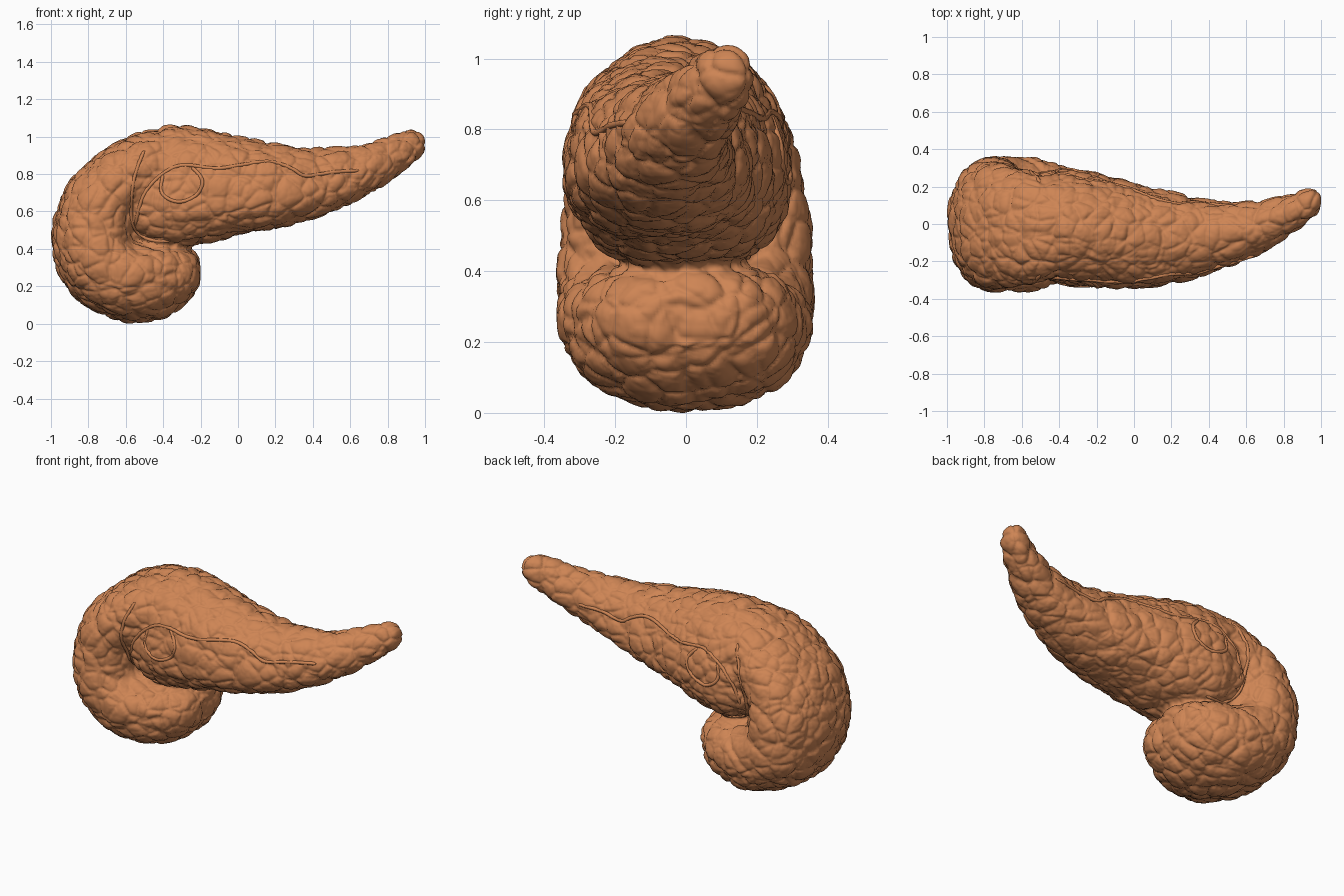
import bpy, math
from mathutils import Vector, noise
from mathutils.bvhtree import BVHTree

if "Cube" in bpy.data.objects:
    bpy.data.objects.remove(bpy.data.objects["Cube"])

mat = bpy.data.materials.new("tan brown tissue")
mat.diffuse_color = (0.62, 0.235, 0.09, 1)
mat.use_nodes = True
mat.node_tree.nodes["Principled BSDF"].inputs["Base Color"].default_value = mat.diffuse_color

# Sections: outer x, outer z, inner x, inner z, y min, y max
HEAD = [(-0.30, 1.04, -0.35, 0.62, -0.26, 0.22), (-0.50, 1.03, -0.48, 0.60, -0.305, 0.265),
        (-0.70, 0.945, -0.53, 0.58, -0.335, 0.30), (-0.88, 0.79, -0.54, 0.55, -0.345, 0.33),
        (-0.97, 0.62, -0.54, 0.51, -0.352, 0.35), (-0.995, 0.45, -0.53, 0.47, -0.357, 0.357),
        (-0.96, 0.27, -0.52, 0.45, -0.362, 0.362), (-0.86, 0.13, -0.48, 0.44, -0.362, 0.362),
        (-0.70, 0.04, -0.43, 0.44, -0.358, 0.358), (-0.55, 0.003, -0.37, 0.44, -0.335, 0.335),
        (-0.40, 0.03, -0.30, 0.42, -0.29, 0.29), (-0.28, 0.105, -0.235, 0.385, -0.225, 0.225),
        (-0.21, 0.19, -0.20, 0.33, -0.13, 0.13)]
BODY = [(-0.64, 0.90, -0.58, 0.46, -0.24, 0.24), (-0.40, 1.055, -0.42, 0.39, -0.315, 0.295),
        (-0.20, 1.045, -0.20, 0.42, -0.34, 0.27), (0.00, 1.005, 0.00, 0.47, -0.345, 0.22),
        (0.20, 0.965, 0.22, 0.51, -0.32, 0.17), (0.40, 0.94, 0.45, 0.58, -0.255, 0.125),
        (0.60, 0.95, 0.66, 0.67, -0.18, 0.12), (0.76, 0.985, 0.82, 0.765, -0.09, 0.15),
        (0.87, 1.025, 0.93, 0.845, -0.01, 0.18), (0.94, 1.035, 0.985, 0.91, 0.045, 0.18),
        (0.985, 1.01, 0.998, 0.955, 0.09, 0.155)]


def catmull(pts, steps):
    """Smooth list of tuples through all the control points."""
    out = []
    for i in range(len(pts) - 1):
        a, b, c, d = (pts[max(0, min(len(pts) - 1, i + k))] for k in (-1, 0, 1, 2))
        for s in range(steps):
            t = s / steps
            out.append([0.5 * (2 * q + (r - p) * t + (2 * p - 5 * q + 4 * r - w) * t * t
                               + (3 * q - p - 3 * r + w) * t ** 3)
                        for p, q, r, w in zip(a, b, c, d)])
    return out + [list(pts[-1])]


def sweep(sections, verts, faces, power, mid, n=40):
    """Skin rounded rings through the sections, widest at fraction mid from outer edge."""
    base = len(verts)
    rings = catmull(sections, 6)
    for ox, oz, ix, iz, y0, y1 in rings:
        for k in range(n):
            a = math.tau * k / n
            c, s = math.cos(a), math.sin(a)
            u = math.copysign(abs(c) ** (2 / power), c)
            v = math.copysign(abs(s) ** (2 / power), s)
            f = mid - u * (mid if u > 0 else 1 - mid)
            verts.append((ox + (ix - ox) * f, (y0 + y1) / 2 + v * (y1 - y0) / 2, oz + (iz - oz) * f))
    for r in range(len(rings) - 1):
        for k in range(n):
            a, b = base + r * n + k, base + r * n + (k + 1) % n
            faces.append((a, b, b + n, a + n))
    faces.append(tuple(base + k for k in reversed(range(n))))
    faces.append(tuple(base + (len(rings) - 1) * n + k for k in range(n)))


# Curled head and tapering body, fused into one skin
verts, faces = [], []
sweep(HEAD, verts, faces, 2.22, 0.52)
sweep(BODY, verts, faces, 2.12, 0.62)
src = bpy.data.meshes.new("gland_base")
src.from_pydata(verts, [], faces)
gland = bpy.data.objects.new("gland", src)
bpy.context.collection.objects.link(gland)
rm = gland.modifiers.new("fuse", 'REMESH')
rm.mode = 'VOXEL'
rm.voxel_size = 0.0085
sm = gland.modifiers.new("soften", 'SMOOTH')
sm.iterations = 8
mesh = bpy.data.meshes.new_from_object(gland.evaluated_get(bpy.context.evaluated_depsgraph_get()))
gland.modifiers.clear()
gland.data = mesh


def lobe(p, size):
    """Rounded cell height with sharp valleys between neighbours."""
    d = noise.voronoi(p / size)[0]
    return 1 - math.exp(-5 * (d[1] - d[0]))


# Lobed surface: big plates, medium lobes and small beads
normals = [v.normal.copy() for v in mesh.vertices]
for v, nrm in zip(mesh.vertices, normals):
    p = v.co.copy()
    w = p + 0.015 * noise.noise_vector(p * 8)
    v.co = p + nrm * (0.013 * lobe(w, 0.20) + 0.013 * lobe(w, 0.10)
                      + 0.003 * lobe(w, 0.05) - 0.0185)
mesh.materials.clear()
mesh.materials.append(mat)
mesh.polygons.foreach_set("use_smooth", [True] * len(mesh.polygons))
mesh.update()

# Fine vessels half sunk into both sides of the gland (x, z paths)
tree = BVHTree.FromPolygons([v.co.copy() for v in mesh.vertices],
                            [tuple(f.vertices) for f in mesh.polygons])
PATHS = {
    "long_vessel": [(-0.55, 0.52), (-0.51, 0.68), (-0.42, 0.79), (-0.30, 0.85), (-0.12, 0.83), (0.02, 0.85),
                    (0.17, 0.87), (0.29, 0.83), (0.36, 0.79), (0.50, 0.81), (0.65, 0.82)],
    "loop_vessel": [(-0.40, 0.80), (-0.41, 0.70), (-0.32, 0.65), (-0.22, 0.69), (-0.19, 0.77), (-0.25, 0.84)],
    "fold_vessel": [(-0.50, 0.93), (-0.55, 0.80), (-0.57, 0.66), (-0.56, 0.52), (-0.48, 0.45), (-0.36, 0.44)],
}
for name, path in PATHS.items():
    for side, label in ((-1, "front"), (1, "back")):
        pts = []
        for x, z in catmull(path, 6):
            hit, nrm, _, _ = tree.ray_cast(Vector((x, side, z)), Vector((0, -side, 0)))
            if hit:
                pts.append(hit - nrm * 0.002)
        for _ in range(2):
            pts = [pts[0]] + [(pts[i - 1] + pts[i] * 2 + pts[i + 1]) / 4
                              for i in range(1, len(pts) - 1)] + [pts[-1]]
        cu = bpy.data.curves.new(name, 'CURVE')
        cu.dimensions = '3D'
        cu.bevel_depth = 0.010
        cu.bevel_resolution = 2
        sp = cu.splines.new('POLY')
        sp.points.add(len(pts) - 1)
        for q, co in zip(sp.points, pts):
            q.co = (*co, 1)
            q.radius = 1.0
        sp.points[0].radius = sp.points[-1].radius = 0.2
        cu.materials.append(mat)
        ob = bpy.data.objects.new(f"{label}_{name}", cu)
        bpy.context.collection.objects.link(ob)
